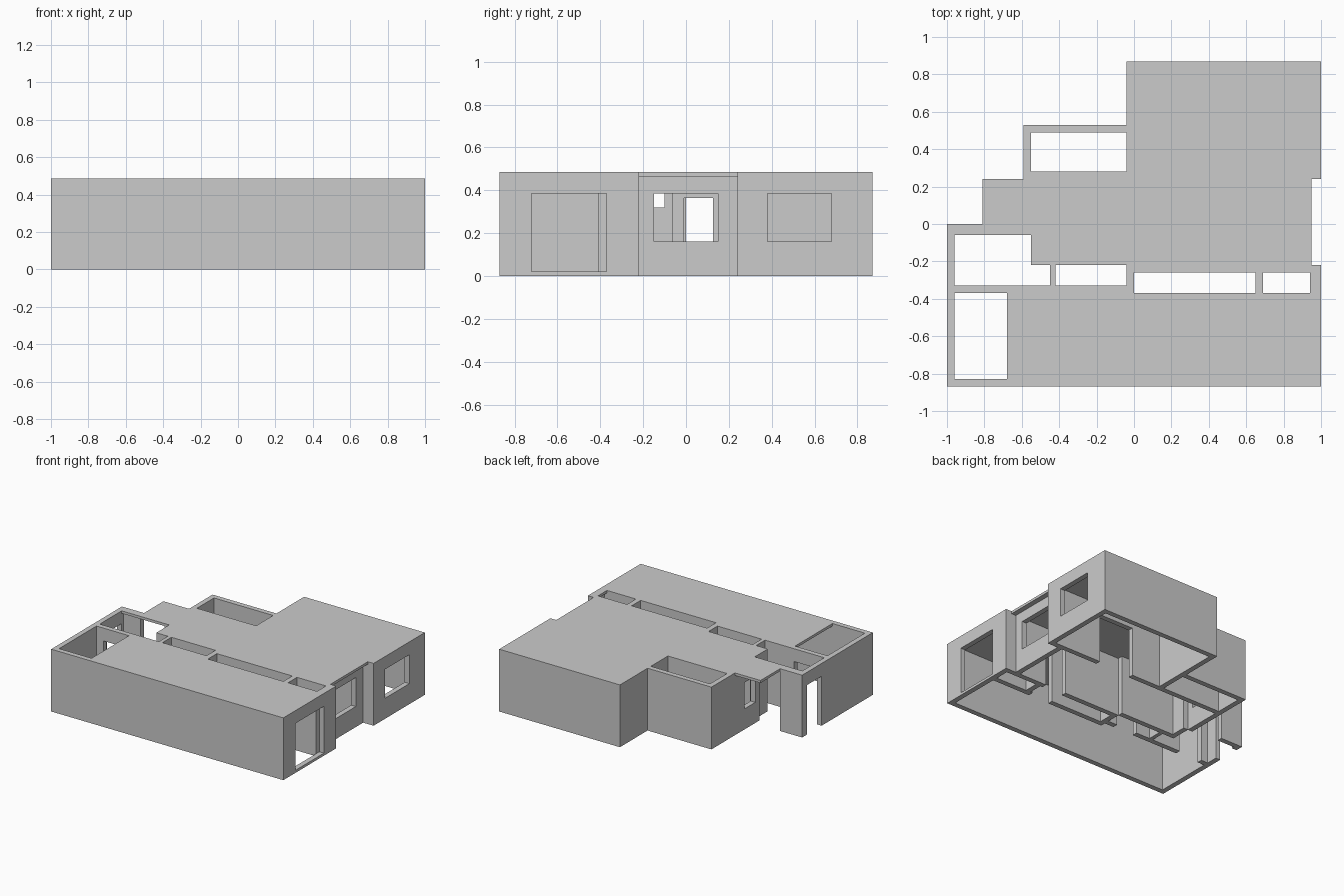
import bpy, bmesh, math

if "Cube" in bpy.data.objects:
    bpy.data.objects.remove(bpy.data.objects["Cube"])

H, S, T = 0.485, 0.465, 0.04   # wall height, roof underside, wall thickness


def solid(name, adds, cuts):
    """Fuse axis-aligned boxes (x0,x1,y0,y1,z0,z1), remove cut boxes, keep only the skin."""
    ax = []
    for k in range(3):
        ax.append(sorted({round(v, 4) for b in adds + cuts for v in b[2 * k:2 * k + 2]}))
    n = [len(a) - 1 for a in ax]
    filled = set()
    for boxes, op in ((adds, filled.update), (cuts, filled.difference_update)):
        for b in boxes:
            r = [range(ax[k].index(round(b[2 * k], 4)), ax[k].index(round(b[2 * k + 1], 4)))
                 for k in range(3)]
            op({(i, j, l) for i in r[0] for j in r[1] for l in r[2]})
    bm = bmesh.new()
    verts = {}

    def vert(p):
        if p not in verts:
            verts[p] = bm.verts.new([ax[k][p[k]] for k in range(3)])
        return verts[p]

    for c in sorted(filled):
        for k in range(3):
            for side in (0, 1):
                nb = list(c)
                nb[k] += 2 * side - 1
                if tuple(nb) in filled:
                    continue
                u, v = (k + 1) % 3, (k + 2) % 3
                quad = []
                for du, dv in ((0, 0), (1, 0), (1, 1), (0, 1)):
                    p = list(c)
                    p[k] += side
                    p[u] += du
                    p[v] += dv
                    quad.append(vert(tuple(p)))
                bm.faces.new(quad if side else quad[::-1])
    bmesh.ops.dissolve_limit(bm, angle_limit=math.radians(1), verts=bm.verts[:], edges=bm.edges[:])
    bmesh.ops.triangulate(bm, faces=[f for f in bm.faces if len(f.verts) > 4])
    me = bpy.data.meshes.new(name)
    bm.to_mesh(me)
    bm.free()
    ob = bpy.data.objects.new(name, me)
    bpy.context.collection.objects.link(ob)
    return ob


def slab(x0, x1, y0, y1):
    return (x0, x1, y0, y1, S, H)


def wall_x(x0, x1, y):
    return (x0, x1, y, y + T, 0, H)


def wall_y(x, y0, y1):
    return (x, x + T, y0, y1, 0, H)


# Roof plates, including the porch canopy and the overhang on the right
roof = [
    slab(-0.68, 1, -0.87, -0.37),
    slab(-0.04, 0.95, -0.26, 0.28), slab(-0.55, -0.04, -0.22, 0.28),
    slab(-0.81, -0.55, -0.06, 0.24),
    slab(-0.04, 1, 0.24, 0.87),
    slab(-1, -0.55, -0.06, 0),
    slab(0.94, 1, -0.37, -0.22),
]

# Outer walls
outer = [
    wall_x(-1, 1, -0.87), wall_y(-1, -0.87, 0), wall_x(-1, -0.81, -T),
    wall_y(0.96, -0.87, -0.22), wall_y(0.87, -0.22, 0.24),
    wall_y(0.96, 0.24, 0.87), wall_x(-0.04, 1, 0.83), wall_y(-0.04, 0.24, 0.87),
    wall_x(-0.59, 0, 0.49), wall_y(-0.59, -0.06, 0.53), wall_y(-0.55, -0.22, -0.06),
]

# Partitions around the wells and rooms
inner = [
    wall_x(-1, -0.04, -0.37), wall_x(-0.04, 1, -0.41), wall_x(-0.04, 1, -0.26),
    wall_x(-0.55, -0.04, -0.22), wall_x(-0.59, 1, 0.24),
    wall_y(-0.04, -0.41, -0.22), wall_y(0.65, -0.37, -0.22), (-0.45, -0.42, -0.33, -0.22, 0, H),
]

# Doors and windows
openings = [
    (0.96, 1, -0.72, -0.41, 0.02, 0.385),
    (0.96, 1, -0.41, -0.37, 0.02, 0.385),
    (0.87, 0.91, -0.15, 0.15, 0.16, 0.385),
    (0.96, 1, 0.38, 0.68, 0.16, 0.385),
    (-0.59, -0.55, -0.01, 0.125, 0.16, 0.365),
    (-0.55, -0.51, -0.15, -0.10, 0.32, 0.385),
    (-1, -0.96, -0.24, -0.06, 0, 0.385),
    (-0.90, -0.70, -0.37, -0.33, 0, 0.385),
    (0.25, 0.55, 0.24, 0.28, 0, 0.385),
    (0.45, 0.63, -0.26, -0.22, 0, 0.385),
    (0.45, 0.63, -0.41, -0.37, 0, 0.385),
    (-0.30, -0.12, -0.37, -0.33, 0, 0.385),
]

solid("house_shell", roof + outer + inner, openings)
